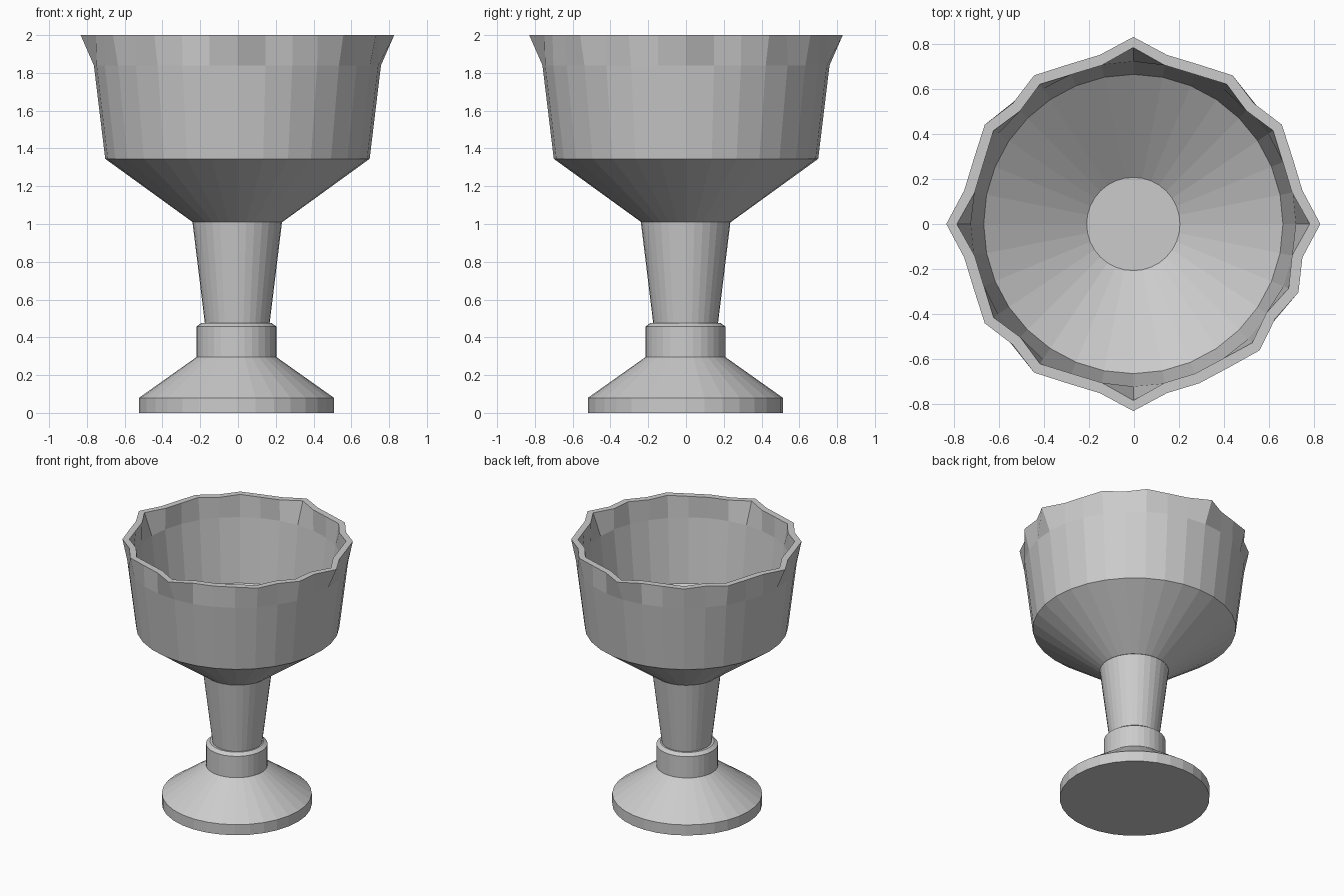
import bpy, bmesh, math

SIDES = 32

cube = bpy.data.objects.get("Cube")
if cube:
    bpy.data.objects.remove(cube, do_unlink=True)

grey = bpy.data.materials.new("plain grey")
grey.use_nodes = True
grey.diffuse_color = (0.6, 0.6, 0.6, 1)
grey.node_tree.nodes["Principled BSDF"].inputs["Base Color"].default_value = (0.6, 0.6, 0.6, 1)


def lathe(name, profile, x=0.0, y=0.0):
    """Stack rings (radius or list of radii, z), bridge them and cap both ends."""
    bm = bmesh.new()
    rings = []
    for radius, z in profile:
        radii = radius if isinstance(radius, list) else [radius] * SIDES
        rings.append([bm.verts.new((x + r * math.cos(math.tau * k / SIDES),
                                    y + r * math.sin(math.tau * k / SIDES), z))
                      for k, r in enumerate(radii)])
    for low, high in zip(rings, rings[1:]):
        for k in range(SIDES):
            n = (k + 1) % SIDES
            bm.faces.new((low[k], low[n], high[n], high[k]))
    bm.faces.new(rings[0][::-1])
    bm.faces.new(rings[-1])
    bmesh.ops.recalc_face_normals(bm, faces=bm.faces[:])
    mesh = bpy.data.meshes.new(name)
    bm.to_mesh(mesh)
    bm.free()
    mesh.materials.append(grey)
    obj = bpy.data.objects.new(name, mesh)
    bpy.context.collection.objects.link(obj)
    return obj


# Wavy rim: a point on each axis and a double bump between neighbouring axes
rim = [0.765] * SIDES
for quarter in range(4):
    start = quarter * 8
    rim[start] = 0.83
    middle = start + (5 if quarter == 3 else 4)   # one bump sits off centre
    rim[middle] = 0.757
    rim[middle - 1] = rim[middle + 1] = 0.793
inner_rim = [r - 0.047 for r in rim]

# Foot with its collar
lathe("foot", [(0.516, 0), (0.516, 0.08), (0.212, 0.295),
               (0.212, 0.457), (0.185, 0.476)], x=-0.008, y=-0.003)

# Tapered stem
lathe("stem", [(0.171, 0.47), (0.237, 1.01)], x=-0.004, y=-0.002)

# Hollow bowl: outside up to the rim, then inside down to the floor
lathe("bowl", [(0.237, 1.01), (0.70, 1.345), (0.76, 1.84), (rim, 2.0),
               (inner_rim, 2.0), (0.721, 1.84), (0.664, 1.365), (0.207, 1.04)],
      x=-0.003)
